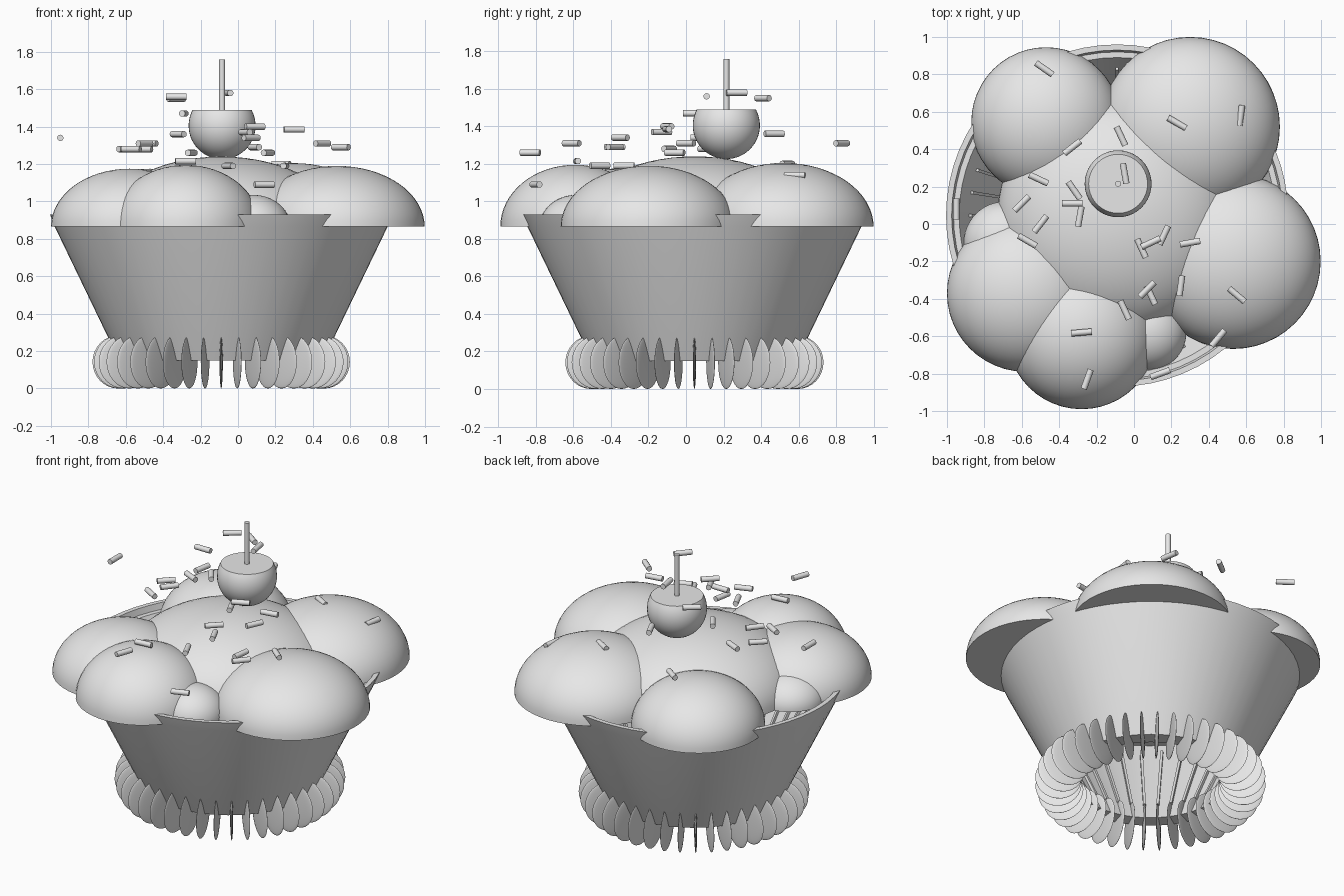
import bpy, bmesh, math
from mathutils import Matrix, Vector

cube = bpy.data.objects.get("Cube")
if cube:
    bpy.data.objects.remove(cube, do_unlink=True)

clay = bpy.data.materials.new("light_grey")
clay.use_nodes = True
GREY = (0.8, 0.8, 0.8, 1)
clay.diffuse_color = GREY
clay.node_tree.nodes["Principled BSDF"].inputs["Base Color"].default_value = GREY

AXIS = Vector((-0.09, 0.045, 0))   # centre of the paper cup
RIM = 0.865                        # height where the frosting sits


def finish(name, bm, angle=40):
    mesh = bpy.data.meshes.new(name)
    bm.to_mesh(mesh)
    bm.free()
    obj = bpy.data.objects.new(name, mesh)
    bpy.context.collection.objects.link(obj)
    mesh.materials.append(clay)
    bpy.ops.object.select_all(action='DESELECT')
    obj.select_set(True)
    bpy.context.view_layer.objects.active = obj
    bpy.ops.object.shade_smooth_by_angle(angle=math.radians(angle))
    return obj


def lathe(name, profile, centre, closed=False, steps=64):
    bm = bmesh.new()
    verts = [bm.verts.new((r, 0, z)) for r, z in profile]
    pairs = list(zip(verts, verts[1:]))
    if closed:
        pairs.append((verts[-1], verts[0]))
    edges = [bm.edges.new(p) for p in pairs]
    bmesh.ops.spin(bm, geom=verts + edges, cent=(0, 0, 0), axis=(0, 0, 1),
                   angle=math.tau, steps=steps)
    bmesh.ops.remove_doubles(bm, verts=bm.verts, dist=0.0005)
    bmesh.ops.recalc_face_normals(bm, faces=bm.faces)
    bmesh.ops.translate(bm, verts=bm.verts, vec=centre)
    return finish(name, bm)


def dome(name, x, y, radius, height):
    bm = bmesh.new()
    bmesh.ops.create_uvsphere(bm, u_segments=48, v_segments=32, radius=1)
    cut = bmesh.ops.bisect_plane(bm, geom=bm.verts[:] + bm.edges[:] + bm.faces[:],
                                 plane_co=(0, 0, 0), plane_no=(0, 0, -1), clear_outer=True)
    bmesh.ops.holes_fill(bm, edges=[e for e in bm.edges if e.is_boundary])
    bm.transform(Matrix.Translation((x, y, RIM)) @ Matrix.Diagonal((radius, radius, height, 1)))
    return finish(name, bm)


# Open-bottomed cup with a stepped lip
lathe("paper_cup", [(0.545, 0.15), (0.89, RIM), (0.915, 0.93), (0.885, 0.93),
                    (0.875, 0.89), (0.845, 0.89), (0.45, 0.15)], AXIS, closed=True)

# Rounded fins around the foot, and thin ribs inside the cup
fins, ribs = bmesh.new(), bmesh.new()
COUNT = 40
for i in range(COUNT):
    turn = Matrix.Translation(AXIS) @ Matrix.Rotation(math.tau * i / COUNT - math.pi / 2, 4, 'Z')
    bmesh.ops.create_uvsphere(fins, u_segments=24, v_segments=16, radius=1,
                              matrix=turn @ Matrix.Translation((0.55, 0, 0.142))
                              @ Matrix.Diagonal((0.138, 0.009, 0.142, 1)))
    lean = Matrix.Rotation(math.atan2(0.395, 0.74), 4, 'Y')
    bmesh.ops.create_cube(ribs, size=1, matrix=turn @ Matrix.Translation((0.645, 0, 0.53))
                          @ lean @ Matrix.Diagonal((0.02, 0.016, 0.6, 1)))
finish("foot_fins", fins)
finish("inner_ribs", ribs)

# Frosting mounds: x, y, radius, height
for name, *spec in [
    ("centre", AXIS.x, AXIS.y, 0.64, 0.375),
    ("front", -0.28, -0.59, 0.40, 0.33),
    ("left", 0.53, -0.2, 0.468, 0.325),
    ("back_left", 0.30, 0.52, 0.48, 0.34),
    ("back_right", -0.47, 0.545, 0.40, 0.31),
    ("right", -0.58, -0.37, 0.42, 0.31),
    ("small_front", 0.08, -0.58, 0.20, 0.17),
    ("small_right", -0.69, -0.1, 0.22, 0.17),
]:
    dome("frosting_" + name, *spec)

# Cherry with a flat top, and its stem
R, MID, TOP = 0.179, 1.405, 1.49
top_angle = math.asin((TOP - MID) / R)
arc = [-math.pi / 2 + (top_angle + math.pi / 2) * i / 20 for i in range(21)]
cherry = [(R * math.cos(a), MID + R * math.sin(a)) for a in arc] + [(0, TOP)]
spot = Vector((-0.085, 0.215, 0))
lathe("cherry", cherry, spot, steps=40)
lathe("cherry_stem", [(0, TOP - 0.1), (0.016, TOP - 0.1), (0.016, 1.76), (0, 1.76)], spot, steps=16)

# Sprinkles: x, y, z, heading in degrees
for i, (x, y, z, heading) in enumerate([
    (-.48, .83, 1.31, -35), (-.07, .47, 1.36, -65), (-.33, .41, 1.55, 38),
    (-.51, .24, 1.28, -25), (-.32, .18, 1.36, -55), (-.6, .11, 1.28, 45),
    (-.33, .11, 1.56, 0), (-.29, .04, 1.47, 80), (-.5, 0, 1.31, 52),
    (-.57, -.09, 1.28, -30), (-.05, .27, 1.58, -80), (.23, .54, 1.2, -30),
    (.57, .58, 1.14, 82), (-.95, .08, 1.34, 90), (.16, -.06, 1.26, 65),
    (.09, -.1, 1.4, 25), (.04, -.13, 1.37, -65), (.3, -.1, 1.385, 10),
    (.25, -.33, 1.19, 82), (.07, -.35, 1.34, 45), (.09, -.38, 1.29, -65),
    (-.05, -.46, 1.19, -65), (.55, -.38, 1.29, -40), (-.28, -.58, 1.215, 5),
    (-.25, -.83, 1.26, 70), (.45, -.61, 1.31, 50), (.14, -.8, 1.09, 20),
]):
    bm = bmesh.new()
    bmesh.ops.create_cone(bm, cap_ends=True, segments=12, radius1=0.017, radius2=0.017, depth=0.11,
                          matrix=Matrix.Translation((x, y, z))
                          @ Matrix.Rotation(math.radians(heading), 4, 'Z')
                          @ Matrix.Rotation(math.pi / 2, 4, 'Y'))
    finish(f"sprinkle_{i + 1}", bm)
